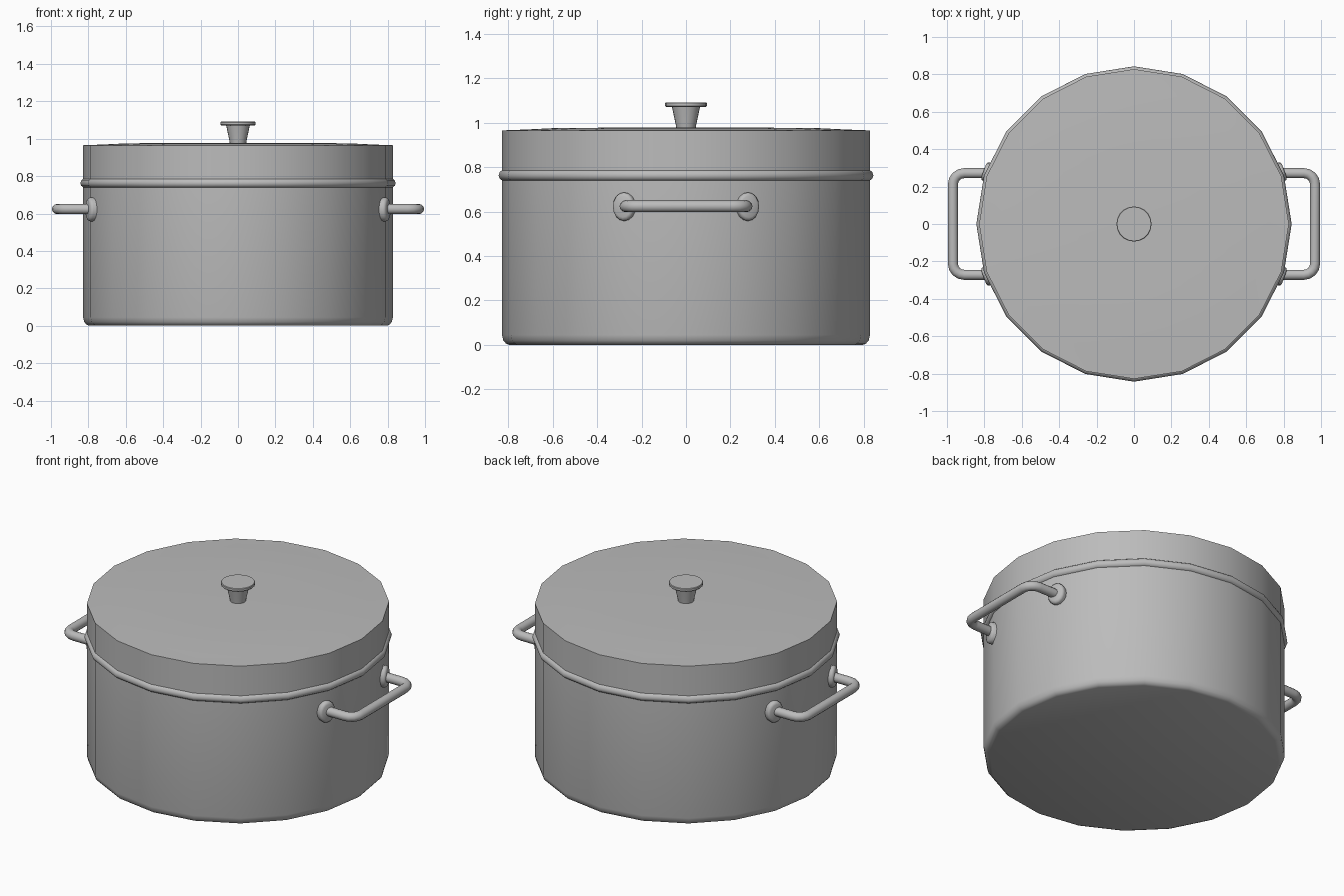
import bpy, bmesh, math
from mathutils import Matrix, Vector

cube = bpy.data.objects.get("Cube")
if cube:
    bpy.data.objects.remove(cube, do_unlink=True)

steel = bpy.data.materials.new("brushed grey metal")
steel.use_nodes = True
grey = (0.5, 0.5, 0.5, 1)
steel.diffuse_color = grey
steel.node_tree.nodes["Principled BSDF"].inputs["Base Color"].default_value = grey


def finish(name, bm, angle=35):
    bmesh.ops.recalc_face_normals(bm, faces=bm.faces)
    mesh = bpy.data.meshes.new(name)
    bm.to_mesh(mesh)
    bm.free()
    mesh.materials.append(steel)
    obj = bpy.data.objects.new(name, mesh)
    bpy.context.collection.objects.link(obj)
    bpy.ops.object.select_all(action='DESELECT')
    obj.select_set(True)
    bpy.context.view_layer.objects.active = obj
    bpy.ops.object.shade_smooth_by_angle(angle=math.radians(angle))
    return obj


def skin(name, rings, angle=35):
    """Bridge a list of closed rings of points and cap both ends."""
    bm = bmesh.new()
    loops = [[bm.verts.new(p) for p in ring] for ring in rings]
    n = len(loops[0])
    for a, b in zip(loops, loops[1:]):
        for i in range(n):
            j = (i + 1) % n
            bm.faces.new((a[i], a[j], b[j], b[i]))
    bm.faces.new(loops[0][::-1])
    bm.faces.new(loops[-1])
    return finish(name, bm, angle)


def circle(n):
    return [(math.cos(math.tau * i / n), math.sin(math.tau * i / n)) for i in range(n)]


def lathe(name, profile, sides=20, angle=35):
    return skin(name, [[(r * c, r * s, z) for c, s in circle(sides)]
                       for r, z in profile], angle)


# Pot body with rounded foot
lathe("pot_body", [(0.795, 0), (0.81, 0.006), (0.822, 0.02), (0.828, 0.045),
                   (0.828, 0.75)])

# Rolled rim where the lid meets the pot
lathe("rim_band", [(0.825, 0.738), (0.838, 0.748), (0.843, 0.762),
                   (0.838, 0.778), (0.825, 0.788)], angle=60)

# Deep lid with a very shallow crown
lathe("lid", [(0.828, 0.75), (0.828, 0.965), (0.72, 0.969), (0.6, 0.975), (0.3, 0.978)])

# Knob: flared stem and flat cap
lathe("knob_stem", [(0.042, 0.965), (0.046, 0.99), (0.064, 1.074)])
lathe("knob_cap", [(0.088, 1.07), (0.094, 1.076), (0.094, 1.088), (0.091, 1.091)])

# Side handles: bent tube with two oval mounting plates each
HANDLE_Z, TUBE, BEND, REACH, HALF = 0.624, 0.027, 0.06, 0.968, 0.272
for side, label in ((1, "left"), (-1, "right")):
    half = [Vector((0.76, HALF))]
    for k in range(5):
        a = math.radians(90 - 22.5 * k)
        half.append(Vector((REACH - BEND + BEND * math.cos(a),
                            HALF - BEND + BEND * math.sin(a))))
    path = half + [Vector((p.x, -p.y)) for p in reversed(half)]
    rings = []
    for i, p in enumerate(path):
        t = (path[min(i + 1, len(path) - 1)] - path[max(i - 1, 0)]).normalized()
        if i in (0, 1):
            t = Vector((1, 0))
        elif i >= len(path) - 2:
            t = Vector((-1, 0))
        normal = Vector((t.y, -t.x))
        rings.append([(side * (p.x + normal.x * c * TUBE), p.y + normal.y * c * TUBE,
                       HANDLE_Z + s * TUBE) for c, s in circle(12)])
    skin(label + "_handle", rings, 50)

    for end, where in ((-1, "front"), (1, "back")):
        tilt = Matrix.Rotation(end * math.radians(20), 3, 'Z')
        plate = []
        for scale, depth in ((1, -0.03), (1, 0.006), (0.93, 0.015), (0.75, 0.02)):
            ring = []
            for c, s in circle(16):
                p = tilt @ Vector((depth, 0.052 * scale * c, 0.064 * scale * s))
                ring.append((side * (p.x + 0.785), p.y + end * 0.278, p.z + HANDLE_Z - 0.002))
            plate.append(ring)
        skin(f"{label}_{where}_handle_mount", plate, 45)
